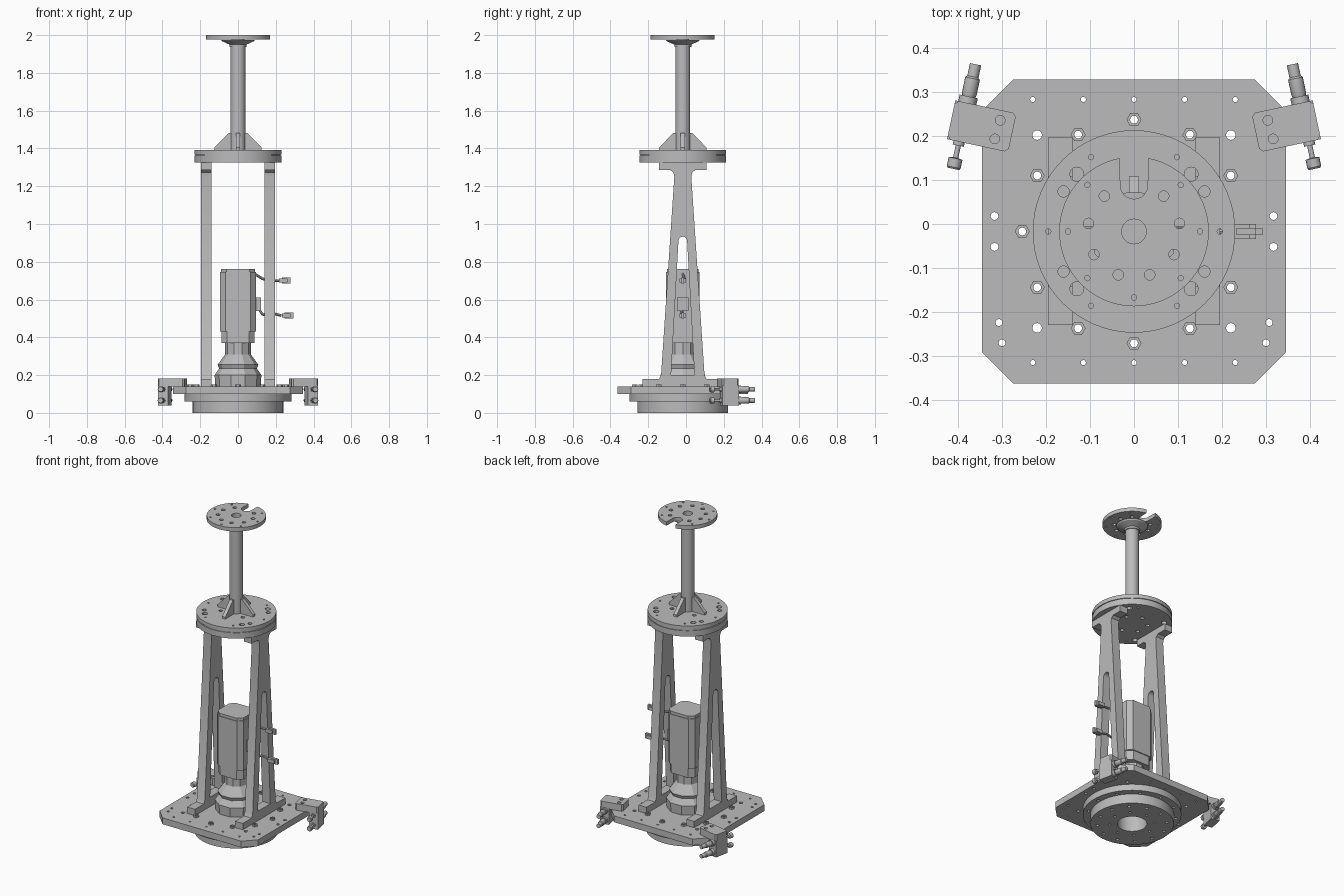
import bpy, bmesh
from math import pi, sin, cos, radians
from mathutils import Matrix, Vector

cube = bpy.data.objects.get("Cube")
if cube:
    bpy.data.objects.remove(cube, do_unlink=True)

CY = -0.017  # shared vertical axis of the assembly

metal = bpy.data.materials.new("machined_grey")
metal.use_nodes = True
GREY = (0.5, 0.5, 0.5, 1)
metal.diffuse_color = GREY
metal.node_tree.nodes["Principled BSDF"].inputs["Base Color"].default_value = GREY
AXIS = Matrix.Translation((0, CY, 0))


def finish(name, bm, matrix=AXIS, mirror=False, smooth=True):
    """Bake the placement, add the material, shade and optionally mirror in x."""
    bmesh.ops.transform(bm, matrix=matrix, verts=bm.verts)
    bmesh.ops.remove_doubles(bm, verts=bm.verts, dist=0.00005)
    bmesh.ops.recalc_face_normals(bm, faces=bm.faces)
    mesh = bpy.data.meshes.new(name)
    bm.to_mesh(mesh)
    bm.free()
    mesh.materials.append(metal)
    obj = bpy.data.objects.new(name, mesh)
    bpy.context.collection.objects.link(obj)
    if smooth:
        bpy.ops.object.select_all(action="DESELECT")
        obj.select_set(True)
        bpy.context.view_layer.objects.active = obj
        bpy.ops.object.shade_smooth_by_angle(angle=radians(30))
    if mirror:
        obj.modifiers.new("mirror", "MIRROR").use_mirror_merge = False
    return obj


def circle(r, x=0, y=0, n=16):
    return [(x + r * cos(2 * pi * i / n), y + r * sin(2 * pi * i / n)) for i in range(n)]


def ring_of(r, count, hole, start=0, skip=()):
    """Round holes on a bolt circle."""
    spots = [radians(start) + 2 * pi * i / count for i in range(count) if i not in skip]
    return [circle(hole, r * cos(a), r * sin(a), 12) for a in spots]


def four(x, y, hole):
    return [circle(hole, i * x, j * y, 12) for i in (-1, 1) for j in (-1, 1)]


def chamfered(x, y, c):
    return [(x - c, -y), (x, c - y), (x, y - c), (x - c, y),
            (c - x, y), (-x, y - c), (-x, c - y), (c - x, -y)]


def plate(name, loops, low, high, matrix=AXIS, mirror=False):
    """Flat plate: first loop is the outline, the others are holes."""
    curve = bpy.data.curves.new(name, "CURVE")
    curve.dimensions = "2D"
    curve.fill_mode = "BOTH"
    curve.extrude = (high - low) / 2
    for loop in loops:
        spline = curve.splines.new("POLY")
        spline.points.add(len(loop) - 1)
        for p, (x, y) in zip(spline.points, loop):
            p.co = (x, y, 0, 1)
        spline.use_cyclic_u = True
    temp = bpy.data.objects.new("temp", curve)
    bpy.context.collection.objects.link(temp)
    mesh = bpy.data.meshes.new_from_object(temp)
    bm = bmesh.new()
    bm.from_mesh(mesh)
    bpy.data.objects.remove(temp)
    bpy.data.curves.remove(curve)
    bpy.data.meshes.remove(mesh)
    return finish(name, bm, matrix @ Matrix.Translation((0, 0, (low + high) / 2)), mirror)


def lathe(name, profile, n=32, matrix=AXIS, mirror=False, smooth=True):
    """Solid of revolution from (radius, height) pairs, capped at open ends."""
    bm = bmesh.new()
    rows = [[bm.verts.new((x, y, z)) for x, y in circle(r, n=n)] for r, z in profile]
    for a, b in zip(rows, rows[1:]):
        for i in range(n):
            bm.faces.new((a[i], a[i - 1], b[i - 1], b[i]))
    bm.faces.new(rows[0])
    bm.faces.new(rows[-1])
    return finish(name, bm, matrix, mirror, smooth)


def box(name, center, size, matrix=AXIS, mirror=False):
    bm = bmesh.new()
    bmesh.ops.create_cube(bm, size=1, matrix=Matrix.Translation(center) @ Matrix.Diagonal((*size, 1)))
    return finish(name, bm, matrix, mirror, False)


# Base: bored disc, wider ring and the chamfered square plate with its holes
plate("base_disc", [circle(0.24, n=64), circle(0.085, n=40)] + ring_of(0.2, 12, 0.01, 15)
      + ring_of(0.13, 8, 0.008), 0, 0.06)
plate("base_ring", [circle(0.283, n=64), circle(0.085, n=40)] + ring_of(0.254, 12, 0.009), 0.06, 0.1)
holes = ring_of(0.254, 12, 0.009) + four(0.22, 0.219, 0.011) + four(0.317, 0.035, 0.009)
for x in (-0.23, -0.115, 0, 0.115, 0.23):
    holes += [circle(0.006, x, y, 10) for y in (-0.298, 0.3)]
for s in (-1, 1):
    holes += [circle(0.008, s * 0.3, -0.253, 10), circle(0.008, s * 0.307, -0.207, 10)]
plate("base_plate", [chamfered(0.345, 0.345, 0.07)] + holes, 0.1, 0.14)
for i in range(12):
    a = i * pi / 6
    place = AXIS @ Matrix.Translation((0.254 * cos(a), 0.254 * sin(a), 0))
    plate("base_nut", [circle(0.017, n=6), circle(0.009, n=12)], 0.14, 0.15, place)

# Tapered side legs with feet and an arched slot
half = [(0.213, 0.14), (0.213, 0.18), (0.125, 0.18), (0.115, 0.2), (0.045, 1.25),
        (0.049, 1.272), (0.065, 1.285), (0.125, 1.285), (0.125, 1.325)]
outline = half + [(-y, z) for y, z in reversed(half)]
arch = [(0.023 * cos(pi * i / 10), 0.91 + 0.023 * sin(pi * i / 10)) for i in range(11)]
slot = [(-0.062, 0.2), (0.062, 0.2)] + arch
upright = AXIS @ Matrix(((0, 0, 1, 0), (1, 0, 0, 0), (0, 1, 0, 0), (0, 0, 0, 1)))
plate("side_leg", [outline, slot], 0.14, 0.195, upright, True)

# Upper double disc
disc_holes = (ring_of(0.195, 6, 0.006) + four(0.16, 0.091, 0.013) + four(0.13, 0.13, 0.016)
              + ring_of(0.09, 6, 0.012, 30))
plate("upper_disc_bottom", [circle(0.23, n=64)] + disc_holes, 1.325, 1.362)
plate("upper_disc_seam", [circle(0.225, n=64)] + disc_holes, 1.362, 1.367)
plate("upper_disc_top", [circle(0.23, n=64)] + disc_holes, 1.367, 1.392)

# Hollow post with a flared collar, plus four gussets
lathe("post", [(0.028, 1.41), (0.028, 2), (0.034, 2), (0.034, 1.975), (0.09, 1.975), (0.085, 1.968),
               (0.045, 1.95), (0.045, 1.938), (0.039, 1.938), (0.039, 1.392)])
gusset = [(0.03, 1.392), (0.125, 1.392), (0.125, 1.405), (0.05, 1.482), (0.03, 1.482)]
for i in range(4):
    plate("gusset", [gusset], -0.011, 0.011,
          AXIS @ Matrix.Rotation(i * pi / 2, 4, "Z") @ Matrix.Rotation(pi / 2, 4, "X"))

# Top flange with a round-ended cable slot towards the back
R, W = 0.17, 0.031
edge = [radians(101 + 338 * i / 60) for i in range(61)]
rim = [(R * cos(a), R * sin(a)) for a in edge]
notch = [(W * cos(pi * i / 12), 0.105 - W * sin(pi * i / 12)) for i in range(13)]
plate("top_flange", [rim + notch, circle(0.03, n=32)] + ring_of(0.105, 9, 0.012, 90, (0,))
      + ring_of(0.15, 8, 0.006, 0, (2,)), 1.976, 2)

# Faceted gearbox, neck and chamfered motor
lathe("gearbox", [(0.12, 0.14), (0.124, 0.2), (0.1, 0.235), (0.108, 0.255), (0.068, 0.31),
                  (0.068, 0.38)], 10, smooth=False)
plate("motor_flange", [chamfered(0.088, 0.082, 0.03)], 0.37, 0.43)
plate("motor_body", [chamfered(0.094, 0.088, 0.028)], 0.43, 0.745)
plate("motor_cap", [chamfered(0.09, 0.084, 0.028)], 0.745, 0.762)
box("motor_socket", (0.106, 0, 0.575), (0.03, 0.06, 0.07))

# Two cables with plugs on the motor's left side
for points, plug in (
        (((0.09, 0, 0.735), (0.13, 0.01, 0.71), (0.18, 0, 0.7), (0.22, 0, 0.7)), (0.24, 0, 0.7)),
        (((0.11, 0, 0.55), (0.13, -0.01, 0.52), (0.19, 0, 0.525), (0.23, 0, 0.515)), (0.255, 0, 0.515))):
    for a, b in zip(points, points[1:]):
        a, b = Vector(a), Vector(b)
        turn = (b - a).to_track_quat("Z", "Y").to_matrix().to_4x4()
        lathe("motor_cable", [(0.007, 0), (0.007, (b - a).length)], 8, AXIS @ Matrix.Translation(a) @ turn)
    box("cable_plug", plug, (0.045, 0.035, 0.022))
    box("plug_latch", Vector(plug) + Vector((0.015, 0, 0)), (0.045, 0.015, 0.032))

# Angled corner brackets, each holding two spring plungers
corner = Matrix.Translation((0.346, 0.222, 0)) @ Matrix.Rotation(radians(12), 4, "Z")
plate("bracket_arm", [chamfered(0.071, 0.045, 0.008), circle(0.011, -0.035, -0.022),
                      circle(0.011, -0.038, 0.022)], 0.14, 0.182, corner, True)
box("bracket_block", (0.043, 0, 0.092), (0.056, 0.09, 0.104), corner, True)
for z in (0.066, 0.125):
    along = corner @ Matrix.Translation((0.043, 0, z)) @ Matrix.Rotation(-pi / 2, 4, "X")
    lathe("plunger", [(0.013, -0.108), (0.016, -0.104), (0.016, -0.084), (0.006, -0.082), (0.006, -0.054),
                      (0.013, -0.054), (0.013, 0.045), (0.021, 0.045), (0.021, 0.06), (0.015, 0.06),
                      (0.017, 0.066), (0.017, 0.102), (0.013, 0.106), (0.013, 0.135)],
          16, along, True)
